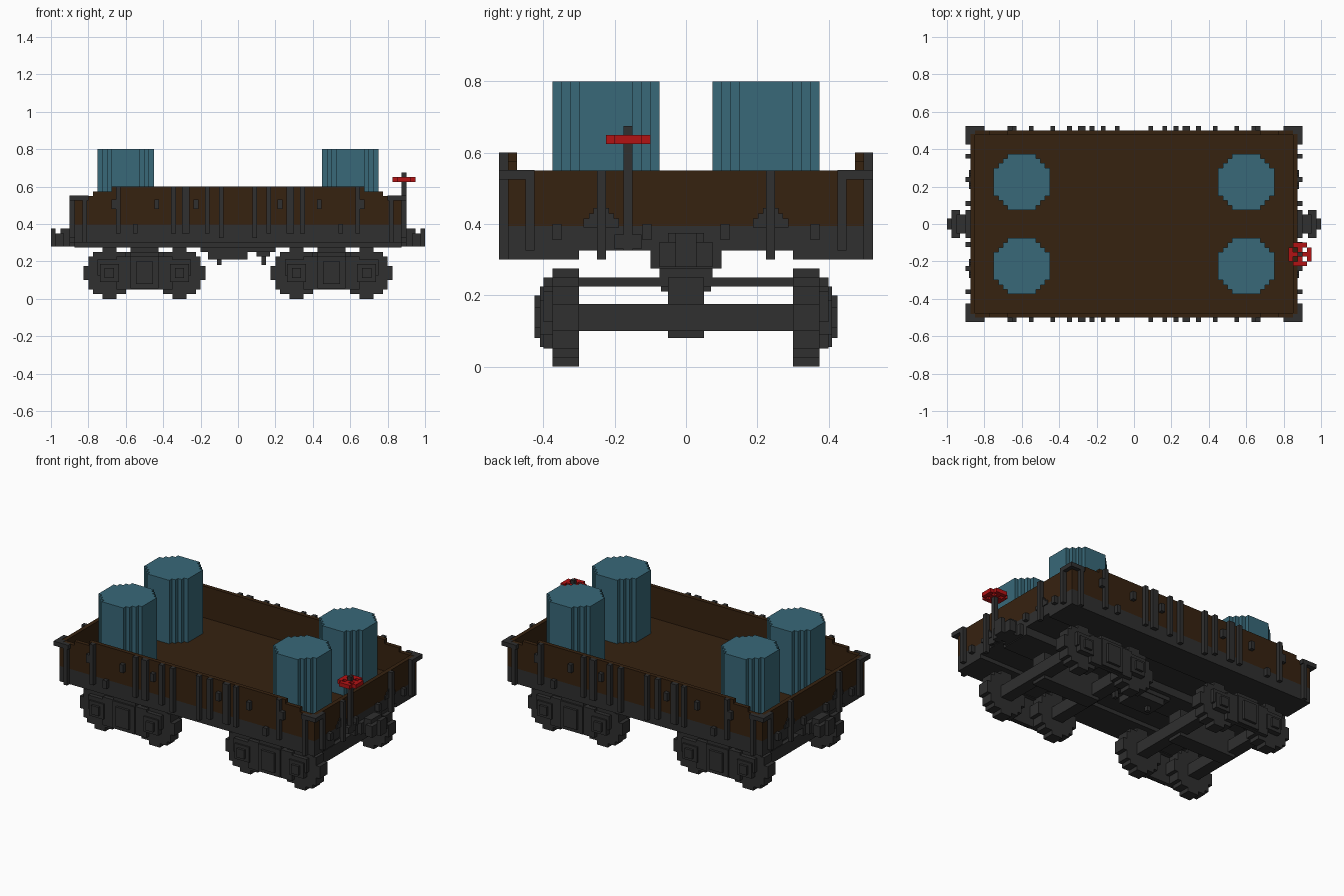
import bpy, bmesh
from mathutils import Vector

cube = bpy.data.objects.get("Cube")
if cube:
    bpy.data.objects.remove(cube, do_unlink=True)

V = 0.025  # block size of the stepped style


def material(name, rgb):
    m = bpy.data.materials.new(name)
    m.use_nodes = True
    color = (*rgb, 1)
    m.diffuse_color = color
    m.node_tree.nodes["Principled BSDF"].inputs["Base Color"].default_value = color
    return m


IRON = material("dark iron", (0.029, 0.029, 0.029))
WOOD = material("brown wood", (0.037, 0.016, 0.005))
BLUE = material("barrel blue", (0.04, 0.14, 0.19))
RED = material("brake red", (0.45, 0.006, 0.007))


class Part:
    """Collects boxes and stepped discs into one flat shaded object."""

    def __init__(self, name, mat):
        self.name, self.mat, self.bm = name, mat, bmesh.new()

    def box(self, x0, x1, y0, y1, z0, z1):
        lo = Vector((min(x0, x1), min(y0, y1), min(z0, z1)))
        hi = Vector((max(x0, x1), max(y0, y1), max(z0, z1)))
        verts = bmesh.ops.create_cube(self.bm, size=1)["verts"]
        for v in verts:
            v.co = (lo + hi) / 2 + v.co * (hi - lo)

    def mid(self, x, y, z0, z1, hx, hy):
        self.box(x - hx, x + hx, y - hy, y + hy, z0, z1)

    def stepped_disc(self, center, steps, depth, axis):
        # Staircase outline: steps are (half width, half height) of one quarter
        q = []
        for i, (a, b) in enumerate(steps):
            if i:
                q.append((a, steps[i - 1][1]))
            q.append((a, b))
        ring = q + [(-a, b) for a, b in reversed(q)]
        ring += [(-a, -b) for a, b in q] + [(a, -b) for a, b in reversed(q)]
        ring = [(a * V, b * V) for a, b in ring]
        place = (lambda a, b: (a, b, 0)) if axis == "z" else (lambda a, b: (a, 0, b))
        push = Vector((0, 0, depth) if axis == "z" else (0, depth, 0))
        face = self.bm.faces.new([self.bm.verts.new(Vector(center) + Vector(place(a, b))) for a, b in ring])
        out = bmesh.ops.extrude_face_region(self.bm, geom=[face])["geom"]
        for v in out:
            if isinstance(v, bmesh.types.BMVert):
                v.co += push

    def done(self):
        bmesh.ops.recalc_face_normals(self.bm, faces=self.bm.faces)
        mesh = bpy.data.meshes.new(self.name)
        self.bm.to_mesh(mesh)
        self.bm.free()
        mesh.materials.append(self.mat)
        obj = bpy.data.objects.new(self.name, mesh)
        bpy.context.collection.objects.link(obj)


SIDES = (-1, 1)
CORNERS = [(sx, sy) for sx in SIDES for sy in SIDES]
L, W = 0.875, 0.5  # half length and half width of the box body

# Underframe with side beams and centre sill
p = Part("underframe", IRON)
p.box(-L, L, -W, W, 0.325, 0.395)
for s in SIDES:
    p.box(-L, L, s * 0.3, s * W, 0.3, 0.325)
p.box(-L, L, -0.1, 0.1, 0.275, 0.325)
p.done()

# Plank floor and stepped walls
p = Part("floor", WOOD)
p.box(-L, L, -W, W, 0.395, 0.405)
p.done()
p = Part("walls", WOOD)
for s in SIDES:
    for half, z0, z1 in ((L, 0.4, 0.55), (0.775, 0.55, 0.575), (0.675, 0.575, 0.6)):
        p.box(-half, half, s * (W - V), s * W, z0, z1)
    p.box(s * (L - V), s * L, V - W, W - V, 0.4, 0.55)
p.done()

# Corner caps
p = Part("corner_caps", IRON)
for sx, sy in CORNERS:
    p.box(sx * 0.8, sx * 0.9, sy * W, sy * 0.525, 0.525, 0.552)
    p.box(sx * L, sx * 0.9, sy * 0.425, sy * W, 0.525, 0.552)
    p.box(sx * 0.85, sx * L, sy * 0.48, sy * W, 0.55, 0.552)
p.done()

# Posts and latches along the sides
p = Part("side_posts", IRON)
for sx, sy in CORNERS:
    for x, half, bottom, top in ((0.82, 0.0125, 0.3, 0.55), (0.64, 0.0125, 0.35, 0.6),
                                 (0.55, 0.0125, 0.35, 0.4), (0.345, 0.0125, 0.35, 0.6),
                                 (0.28, 0.02, 0.35, 0.6), (0.165, 0.0125, 0.35, 0.6),
                                 (0.09, 0.0125, 0.325, 0.6)):
        p.mid(sx * x, sy * 0.5125, bottom, top, half, 0.0125)
    for x in (0.665, 0.435, 0.225):
        p.mid(sx * x, sy * 0.5125, 0.48, 0.53, 0.0125, 0.0125)
p.done()

# Posts, gussets and pockets on both ends
p = Part("end_posts", IRON)
for sx, sy in CORNERS:
    p.mid(sx * 0.8875, sy * 0.4375, 0.325, 0.55, 0.0125, 0.0125)
    p.mid(sx * 0.8875, sy * 0.2375, 0.3, 0.55, 0.0125, 0.0125)
    for half, top in ((0.05, 0.415), (0.035, 0.43), (0.022, 0.445)):
        p.mid(sx * 0.8775, sy * 0.2375, 0.39, top, 0.004, half)
    for y in (0.3625, 0.11):
        p.mid(sx * 0.8875, sy * y, 0.355, 0.4, 0.0125, 0.0125)
p.done()

# Couplers
p = Part("couplers", IRON)
for s in SIDES:
    p.box(s * L, s * 0.9, -0.075, 0.075, 0.28, 0.35)
    p.box(s * 0.9, s * 0.95, -0.05, 0.05, 0.28, 0.375)
    p.box(s * 0.93, s * 0.975, -0.075, 0.075, 0.28, 0.35)
    p.box(s * 0.975, s, -0.03, 0.03, 0.28, 0.375)
p.done()

# Brake gear hung under the middle
p = Part("brake_gear", IRON)
p.box(-0.2, 0.2, -0.075, 0.075, 0.25, 0.28)
p.box(-0.16, 0.05, -0.07, 0.07, 0.21, 0.26)
p.box(0.1, 0.17, -0.05, 0.05, 0.225, 0.26)
for x in (-0.1, 0.1375):
    p.mid(x, 0, 0.18, 0.26, 0.0125, 0.0125)
p.done()

# Two four-wheeled trucks
WHEEL = ((5.5, 1.5), (4.5, 3.5), (3.5, 4.5), (1.5, 5.5))
for label, cx in (("left", 0.5), ("right", -0.5)):
    p = Part(label + "_truck_wheels", IRON)
    for sx, sy in CORNERS:
        p.stepped_disc((cx + sx * 0.1875, sy * 0.3, 0.1375), WHEEL, sy * 0.075, "y")
    for sx in SIDES:
        p.mid(cx + sx * 0.1875, 0, 0.1, 0.175, 0.0375, 0.3)
    p.done()
    p = Part(label + "_truck_frame", IRON)
    p.mid(cx, 0, 0.225, 0.25, 0.075, 0.375)
    p.mid(cx, 0, 0.25, 0.28, 0.075, 0.075)
    p.mid(cx, 0, 0.08, 0.25, 0.2, 0.05)
    for s in SIDES:
        p.box(cx - 0.15, cx + 0.15, s * 0.375, s * 0.4, 0.05, 0.225)
        p.box(cx - 0.25, cx + 0.25, s * 0.375, s * 0.4, 0.125, 0.21)
        p.box(cx - 0.075, cx + 0.075, s * 0.375, s * 0.41, 0.055, 0.225)
        p.box(cx - 0.045, cx + 0.045, s * 0.4, s * 0.425, 0.08, 0.2)
        p.box(cx - 0.075, cx + 0.075, s * 0.35, s * 0.4, 0.22, 0.25)
        for sx in SIDES:
            ax = cx + sx * 0.1875
            p.box(ax - 0.05, ax + 0.05, s * 0.375, s * 0.41, 0.09, 0.185)
            p.box(ax - 0.025, ax + 0.025, s * 0.4, s * 0.425, 0.11, 0.165)
    p.done()

# Hand brake column and wheel at one end
HX, HY = 0.8875, -0.1625
p = Part("brake_column", IRON)
p.mid(HX, HY, 0.325, 0.675, 0.0125, 0.0125)
p.mid(HX, HY, 0.33, 0.37, 0.0125, 0.0375)
p.done()
p = Part("brake_wheel", RED)
for i in range(-2, 3):
    for j in range(-2, 3):
        corner = abs(i) == 2 and abs(j) == 2
        hole = abs(i) == 1 and abs(j) == 1
        if not corner and not hole and (i or j):
            p.mid(HX + i * V, HY + j * V, 0.625, 0.65, V / 2, V / 2)
p.done()

# Four stepped barrels
BARREL = ((6, 3), (5, 4), (4, 5), (3, 6))
for sx, sy in CORNERS:
    name = ("front_" if sy < 0 else "back_") + ("left" if sx > 0 else "right") + "_barrel"
    p = Part(name, BLUE)
    p.stepped_disc((sx * 0.6, sy * 0.225, 0.4), BARREL, 0.4, "z")
    p.done()
